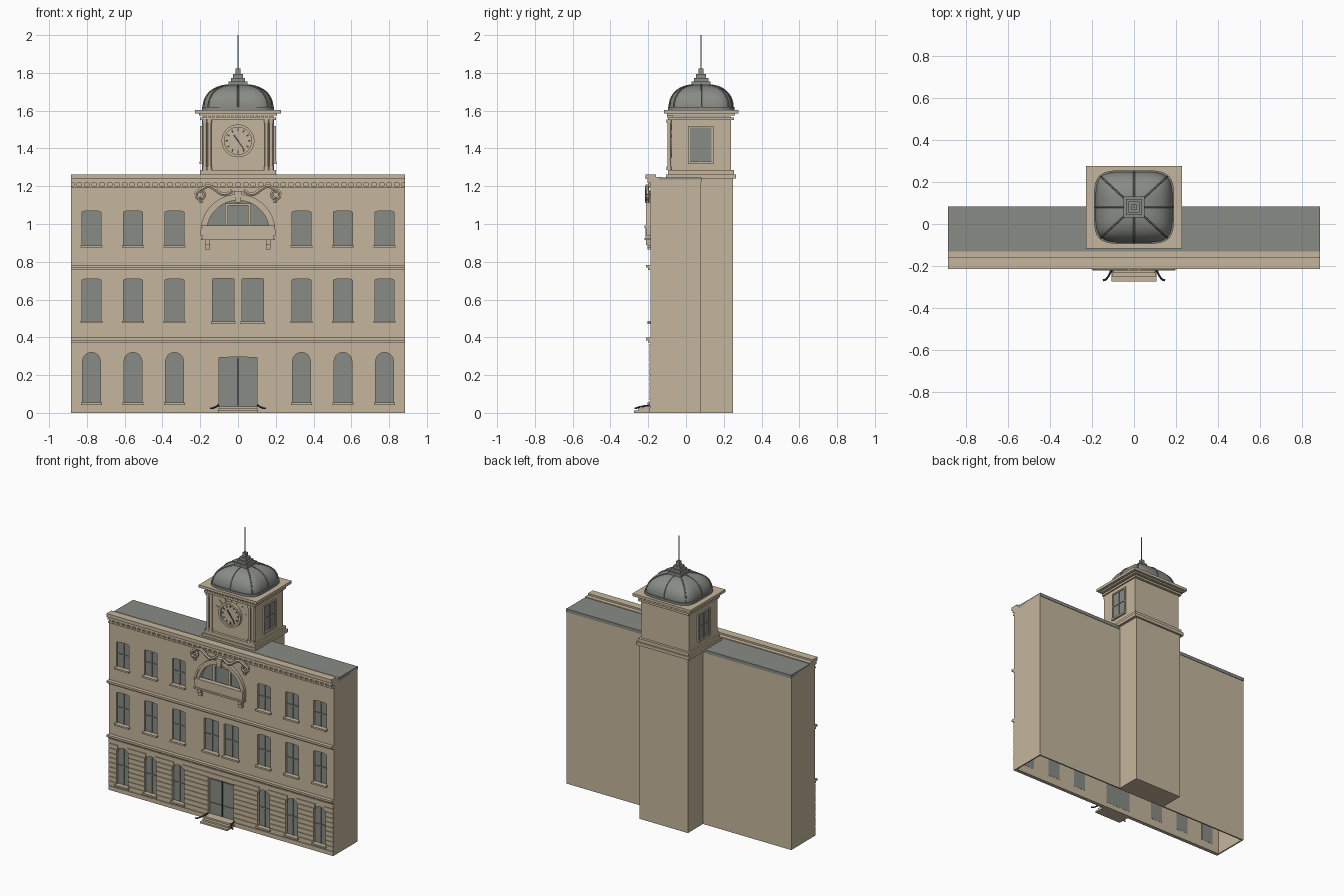
import bpy, bmesh, math
from mathutils import Matrix, Vector

cube = bpy.data.objects.get("Cube")
if cube:
    bpy.data.objects.remove(cube, do_unlink=True)


def material(name, rgb):
    m = bpy.data.materials.new(name)
    m.use_nodes = True
    m.diffuse_color = (*rgb, 1)
    m.node_tree.nodes["Principled BSDF"].inputs["Base Color"].default_value = (*rgb, 1)
    return m


stone = material("tan stone", (0.56, 0.47, 0.34))
grey = material("window and roof grey", (0.25, 0.26, 0.235))
dark = material("dark metal", (0.06, 0.06, 0.055))


def add(name, mesh, mat, smooth=False):
    mesh.materials.clear()
    mesh.materials.append(mat)
    for p in mesh.polygons:
        p.material_index = 0
        p.use_smooth = False
    ob = bpy.data.objects.new(name, mesh)
    bpy.context.collection.objects.link(ob)
    if smooth:
        bpy.ops.object.select_all(action='DESELECT')
        ob.select_set(True)
        bpy.context.view_layer.objects.active = ob
        bpy.ops.object.shade_smooth_by_angle(angle=math.radians(40))
    return ob


def finish(name, bm, mat, smooth=False):
    bmesh.ops.recalc_face_normals(bm, faces=bm.faces)
    me = bpy.data.meshes.new(name)
    bm.to_mesh(me)
    bm.free()
    return add(name, me, mat, smooth)


def boxes(name, mat, specs):
    """One object from boxes given as x0, x1, y0, y1, z0, z1."""
    bm = bmesh.new()
    for x0, x1, y0, y1, z0, z1 in specs:
        m = Matrix.Translation(((x0 + x1) / 2, (y0 + y1) / 2, (z0 + z1) / 2))
        m = m @ Matrix.Diagonal((x1 - x0, y1 - y0, z1 - z0, 1))
        bmesh.ops.create_cube(bm, size=1, matrix=m)
    return finish(name, bm, mat)


def curve_mesh(name, cu):
    tmp = bpy.data.objects.new(name, cu)
    me = bpy.data.meshes.new_from_object(tmp)
    bpy.data.objects.remove(tmp)
    bpy.data.curves.remove(cu)
    return me


def plate(name, mat, y0, y1, outlines):
    """Upright flat plate; outlines inside the first become holes."""
    cu = bpy.data.curves.new(name, 'CURVE')
    cu.dimensions, cu.fill_mode, cu.extrude = '2D', 'BOTH', (y1 - y0) / 2
    for pts in outlines:
        sp = cu.splines.new('POLY')
        sp.points.add(len(pts) - 1)
        for p, (x, z) in zip(sp.points, pts):
            p.co = (x, z, 0, 1)
        sp.use_cyclic_u = True
    me = curve_mesh(name, cu)
    me.transform(Matrix.Translation((0, (y0 + y1) / 2, 0)) @ Matrix.Rotation(math.pi / 2, 4, 'X'))
    return add(name, me, mat)


def tube(name, mat, paths, r):
    cu = bpy.data.curves.new(name, 'CURVE')
    cu.dimensions, cu.bevel_depth, cu.bevel_resolution = '3D', r, 1
    cu.use_fill_caps = True
    for pts in paths:
        sp = cu.splines.new('POLY')
        sp.points.add(len(pts) - 1)
        for p, co in zip(sp.points, pts):
            p.co = (*co, 1)
    return add(name, curve_mesh(name, cu), mat, True)


def arch(cx, z0, z1, hw, rise, n=10):
    arc = [(cx + hw * math.cos(math.pi * i / n), z1 - rise + rise * math.sin(math.pi * i / n))
           for i in range(n + 1)]
    return [(cx - hw, z0), (cx + hw, z0)] + arc


def bar(cx, cz, ang, r0, r1, w):
    d, n = Vector((math.sin(ang), math.cos(ang))), Vector((math.cos(ang), -math.sin(ang))) * w / 2
    c = Vector((cx, cz))
    return [tuple(c + d * r + n * s) for r, s in ((r0, 1), (r1, 1), (r1, -1), (r0, -1))]


def circle(cz, r, n=32):
    return [(r * math.cos(2 * math.pi * i / n), cz + r * math.sin(2 * math.pi * i / n)) for i in range(n)]


W, FRONT, BACK = 0.885, -0.187, 0.08
cols = [s * x for s in (-1, 1) for x in (0.336, 0.556, 0.776)]

# Openings: (centre, bottom, top, half width, rise)
ground = [(x, 0.055, 0.32, 0.047, 0.047) for x in cols]
middle = [(x, 0.487, 0.71, 0.05, 0.007) for x in cols] + [(s * 0.079, 0.483, 0.712, 0.057, 0.004) for s in (-1, 1)]
upper = [(x, 0.887, 1.07, 0.05, 0.007) for x in cols]
windows = ground + middle + upper
door = (0, 0.035, 0.295, 0.1, 0.003)
lunette = (0, 0.94, 1.125, 0.165, 0.165)
holes = [arch(*w) for w in windows + [door]] + [arch(*lunette, n=24)]

# Hollow building shell
plate("front_wall", stone, FRONT, FRONT + 0.02,
      [[(-W, 0), (W, 0), (W, 1.24), (-W, 1.24)]] + holes)
boxes("side_and_back_walls", stone,
      [(min(s * W, s * (W - 0.01)), max(s * W, s * (W - 0.01)), FRONT + 0.019, BACK, 0, 1.235) for s in (-1, 1)]
      + [(-W, W, BACK - 0.01, BACK, 0, 1.235)])
boxes("roof", grey, [(-W, W, -0.14, BACK + 0.003, 1.222, 1.245)])
plate("window_glass", grey, FRONT + 0.014, FRONT + 0.021, holes)

# Glazing bars and sills
bars, sills = [], []
for x, z0, z1, hw, rise in windows:
    y0, y1, mid = FRONT + 0.008, FRONT + 0.016, (z0 + z1) / 2
    bars += [(x - 0.003, x + 0.003, y0, y1, z0, z1 - 0.002), (x - hw, x + hw, y0, y1, mid - 0.004, mid + 0.004)]
    sills.append((x - hw - 0.008, x + hw + 0.008, -0.205, FRONT + 0.005, z0 - 0.012, z0))
boxes("glazing_bars", grey, bars)
boxes("window_sills", stone, sills)

# Rusticated courses between the ground floor openings
blocks, step = [], 0.0336
for i in range(11):
    z0, z1 = i * step, (i + 1) * step - 0.004
    edges = [-W]
    for x, b, t, hw, rise in sorted(ground + [door]):
        if z1 > b and z0 < t:
            k = max(0, (z0 - (t - rise)) / rise)
            h = hw * math.sqrt(1 - min(k, 1) ** 2)
            edges += [x - h, x + h]
    edges.append(W)
    blocks += [(a, b, -0.193, FRONT, z0, z1) for a, b in zip(edges[::2], edges[1::2])]
boxes("rusticated_courses", stone, blocks)

# String courses, cornice and dentils
bands = []
for z in (0.372, 0.757):
    bands += [(-W, W, -0.2, FRONT, z, z + 0.012), (-W, W, -0.213, FRONT, z + 0.012, z + 0.026)]
boxes("string_courses", stone, bands)
boxes("main_cornice", stone, [(-W, W, -0.198, FRONT, 1.19, 1.2), (-W, W, -0.204, -0.15, 1.216, 1.237),
                              (-W, W, -0.215, -0.16, 1.237, 1.262), (-W, W, -0.17, -0.13, 1.23, 1.25)])
boxes("cornice_dentils", stone, [(x / 50 - 0.008, x / 50 + 0.008, -0.2, FRONT, 1.2, 1.218) for x in range(-43, 44, 2)])

# Double door with panels, steps and rails
boxes("door_leaves", grey, [(s * 0.05 - 0.044, s * 0.05 + 0.044, FRONT + 0.008, FRONT + 0.016, z0, z1)
                            for s in (-1, 1) for z0, z1 in ((0.07, 0.118), (0.125, 0.285))])
boxes("door_centre_strip", dark, [(-0.003, 0.003, FRONT + 0.005, FRONT + 0.016, 0.04, 0.29)])
boxes("entrance_steps", stone, [(-0.1 - 0.003 * i, 0.1 + 0.003 * i, -0.232 - 0.021 * i, FRONT, 0, 0.035 - 0.0115 * i)
                                for i in range(3)])
tube("step_rails", dark, [[(s * x, y, z) for x, y, z in ((0.105, -0.19, 0.04), (0.11, -0.225, 0.036),
     (0.122, -0.25, 0.03), (0.135, -0.265, 0.025), (0.148, -0.268, 0.024))] for s in (-1, 1)], 0.005)

# Arched window with surround, keystone and balcony
plate("lunette_surround", stone, -0.206, FRONT, [arch(0, 0.94, 1.155, 0.195, 0.195, 24), arch(*lunette, n=24)])
plate("lunette_moulding", stone, -0.211, -0.2, [arch(0, 0.94, 1.158, 0.198, 0.198, 24), arch(0, 0.94, 1.145, 0.185, 0.185, 24)])
boxes("lunette_posts", stone, [(s * 0.061 - 0.009, s * 0.061 + 0.009, FRONT, FRONT + 0.016, 0.94, 1.105) for s in (-1, 1)]
      + [(-0.07, 0.07, FRONT + 0.002, FRONT + 0.016, 1.097, 1.109)])
plate("keystone", stone, -0.218, FRONT, [[(-0.014, 1.115), (0.014, 1.115), (0.022, 1.175), (-0.022, 1.175)]])
boxes("balcony", stone, [(-0.187, 0.187, -0.215, FRONT, 0.925, 0.98), (-0.195, 0.195, -0.221, FRONT, 0.98, 0.992),
                         (-0.195, 0.195, -0.221, FRONT, 0.915, 0.927)])
boxes("balcony_brackets", stone, [(s * 0.16 - 0.013, s * 0.16 + 0.013, y, FRONT, z, 0.915)
                                  for s in (-1, 1) for y, z in ((-0.212, 0.89), (-0.203, 0.865))])

# Garlands with scrolls and hanging ends
swags = []
for s in (-1, 1):
    swags.append([(s * (0.03 + 0.17 * t / 12), -0.206, 1.178 - 0.022 * math.sin(math.pi * t / 6)) for t in range(13)])
    swags.append([(s * (0.2 + 0.022 * math.cos(a / 2)), -0.204, 1.155 + 0.022 * math.sin(a / 2)) for a in range(13)])
    swags.append([(s * 0.2, -0.204, 1.14), (s * 0.195, -0.204, 1.112)])
tube("garlands", stone, swags, 0.011)

# Tower shaft, belfry and cornices
boxes("tower_shaft", stone, [(-0.19, 0.19, BACK, 0.25, 0, 1.25)])
CY = 0.08


def ring(half, front, z0, z1):
    return (-half, half, CY - front, CY + front, z0, z1)


boxes("tower_base", stone, [ring(0.21, 0.185, 1.24, 1.262), ring(0.2, 0.175, 1.262, 1.285)])
boxes("tower_body", stone, [ring(0.19, 0.157, 1.28, 1.57)])
boxes("tower_cornice", stone, [ring(0.2, 0.175, 1.55, 1.565), ring(0.207, 0.18, 1.575, 1.585),
                               ring(0.228, 0.197, 1.585, 1.604)])
boxes("tower_dentils", stone, [(x / 50 - 0.006, x / 50 + 0.006, -0.1, -0.07, 1.564, 1.577) for x in range(-9, 10)])

# Paired columns
bm = bmesh.new()
for x in (-0.176, -0.151, 0.151, 0.176):
    for r, z0, z1 in ((0.013, 1.285, 1.305), (0.0095, 1.305, 1.535), (0.013, 1.535, 1.552)):
        bmesh.ops.create_cone(bm, cap_ends=True, segments=12, radius1=r, radius2=r, depth=z1 - z0,
                              matrix=Matrix.Translation((x, -0.089, (z0 + z1) / 2)))
finish("tower_columns", bm, stone, True)

# Side windows of the tower
boxes("tower_side_glass", grey, [(-0.194, 0.194, 0.02, 0.135, 1.33, 1.51)])
boxes("tower_glazing_bars", grey, [(-0.198, 0.198, 0.0745, 0.0805, 1.33, 1.51), (-0.198, 0.198, 0.02, 0.135, 1.417, 1.424)])
boxes("tower_window_frames", stone, [(-0.2, 0.2, 0.01, 0.02, 1.32, 1.52), (-0.2, 0.2, 0.135, 0.145, 1.32, 1.52),
                                     (-0.2, 0.2, 0.01, 0.145, 1.51, 1.52), (-0.203, 0.203, 0.01, 0.145, 1.318, 1.33)])

# Clock
CZ, FY = 1.44, CY - 0.157
plate("clock_rim", stone, FY - 0.02, FY, [circle(CZ, 0.087), circle(CZ, 0.072)])
plate("clock_face", stone, FY - 0.009, FY, [circle(CZ, 0.073)])
plate("hour_marks", dark, FY - 0.012, FY - 0.008, [bar(0, CZ, i * math.pi / 6, 0.052, 0.066, 0.007) for i in range(12)])
plate("minute_hand", dark, FY - 0.014, FY - 0.01, [bar(0, CZ, math.radians(145), -0.012, 0.058, 0.006)])
plate("hour_hand", dark, FY - 0.016, FY - 0.012, [bar(0, CZ, math.radians(-35), -0.01, 0.038, 0.008)])
plate("clock_rays", stone, FY - 0.007, FY, [bar(0, CZ, math.radians(a), 0.093, 0.122, 0.006) for a in range(-75, 76, 25)])

# Dome: rounded-square rings rising to a flat crown


def dome_point(t, a, grow=0):
    c, s = math.cos(t), math.sin(t)
    r = 0.183 * max(math.cos(a), 0.0) ** 0.7 + grow
    k = (abs(c) ** 4.5 + abs(s) ** 4.5) ** (-1 / 4.5)
    return (r * k * c, CY + 0.92 * r * k * s, 1.618 + 0.119 * math.sin(a) + grow)


bm = bmesh.new()
N, M = 64, 14
rows = [[bm.verts.new(dome_point(2 * math.pi * i / N, 1.53 * j / M)) for i in range(N)] for j in range(M + 1)]
for lo, hi in zip(rows, rows[1:]):
    for i in range(N):
        bm.faces.new((lo[i], lo[(i + 1) % N], hi[(i + 1) % N], hi[i]))
bm.faces.new(rows[-1])
finish("dome", bm, grey, True)
tube("dome_ribs", grey, [[dome_point(k * math.pi / 4, 1.45 * j / M, 0.001) for j in range(M + 1)] for k in range(8)], 0.004)
bm = bmesh.new()
loops = [[bm.verts.new((*Vector(dome_point(2 * math.pi * i / N, 0, 0.008))[:2], z)) for i in range(N)] for z in (1.603, 1.62)]
for i in range(N):
    bm.faces.new((loops[0][i], loops[0][(i + 1) % N], loops[1][(i + 1) % N], loops[1][i]))
for loop in loops:
    bm.faces.new(loop)
finish("dome_rim", bm, grey, True)

# Stepped finial and spire
boxes("finial_steps", grey, [ring(h, h, 1.725, z) for h, z in ((0.05, 1.755), (0.038, 1.773), (0.026, 1.793), (0.013, 1.822))])
tube("spire", grey, [[(0, CY, 1.8), (0, CY, 2.0)]], 0.0035)
